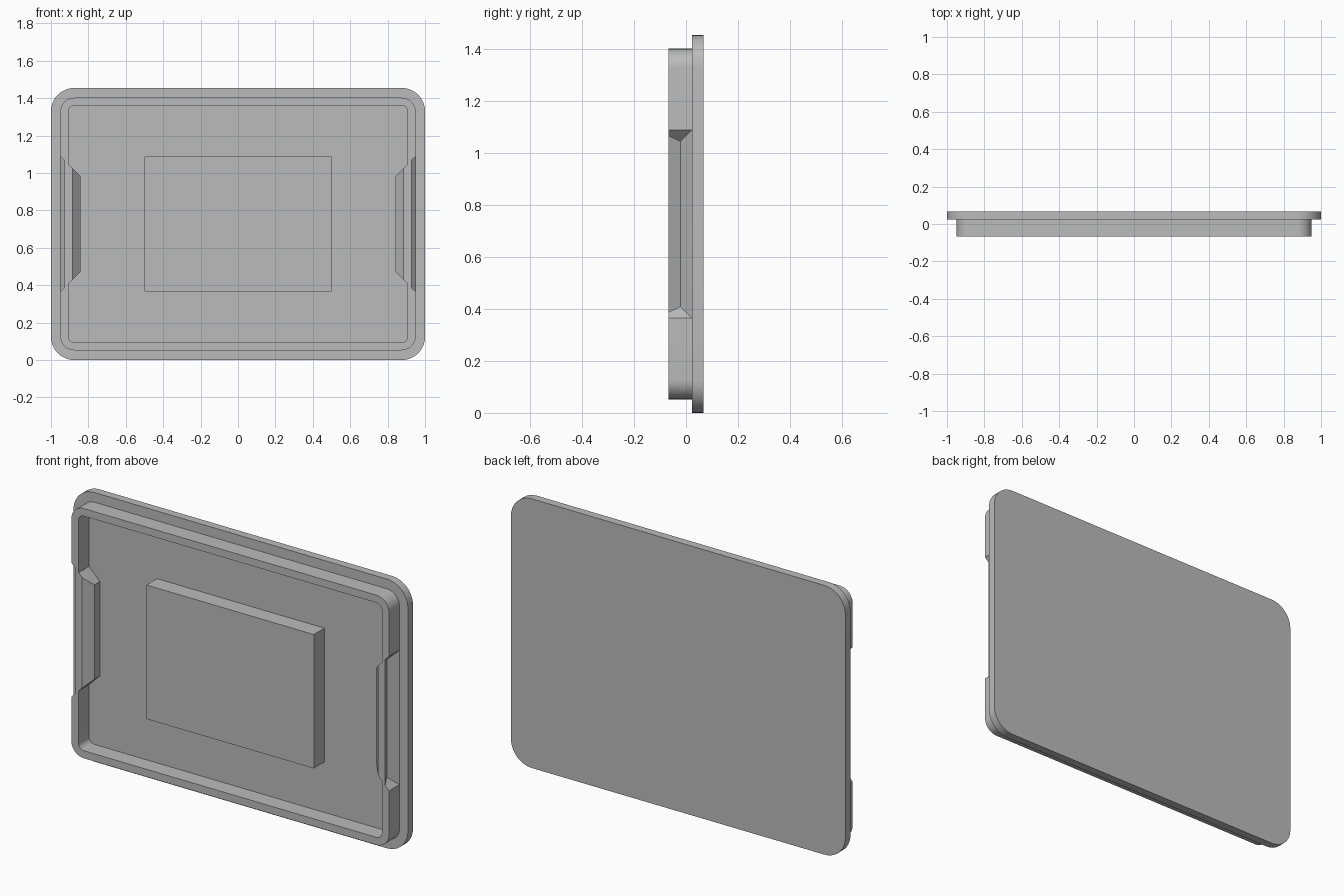
import bpy, bmesh, math

cube = bpy.data.objects.get("Cube")
if cube:
    bpy.data.objects.remove(cube)

MID = 0.7275                       # height of the centre
FRONT, FLOOR, BACK = -0.067, 0.023, 0.067

grey = bpy.data.materials.new("plain grey")
grey.use_nodes = True
grey.diffuse_color = (0.5, 0.5, 0.5, 1)
bsdf = next(n for n in grey.node_tree.nodes if n.type == 'BSDF_PRINCIPLED')
bsdf.inputs["Base Color"].default_value = (0.5, 0.5, 0.5, 1)


def make_object(name, bm):
    bmesh.ops.recalc_face_normals(bm, faces=bm.faces)
    mesh = bpy.data.meshes.new(name)
    bm.to_mesh(mesh)
    bm.free()
    mesh.materials.append(grey)
    ob = bpy.data.objects.new(name, mesh)
    bpy.context.collection.objects.link(ob)
    return ob


def slab(name, half_x, half_z, radius, y0, y1, steps=10):
    """Upright slab with rounded corners, extruded along y."""
    bm = bmesh.new()
    ring = []
    for k, (sx, sz) in enumerate(((1, 1), (-1, 1), (-1, -1), (1, -1))):
        for i in range(steps + 1 if radius else 1):
            a = math.pi / 2 * (k + i / steps)
            ring.append(bm.verts.new((sx * (half_x - radius) + radius * math.cos(a), y0,
                                      MID + sz * (half_z - radius) + radius * math.sin(a))))
    face = bm.faces.new(ring)
    out = bmesh.ops.extrude_face_region(bm, geom=[face])
    moved = [v for v in out["geom"] if isinstance(v, bmesh.types.BMVert)]
    bmesh.ops.translate(bm, verts=moved, vec=(0, y1 - y0, 0))
    return make_object(name, bm)


def wedge(name, side, section):
    """Convex block from (x, y) section points; its ends slope at 45 degrees."""
    bm = bmesh.new()
    for x, y in section:
        for s in (-1, 1):
            bm.verts.new((side * x, y, MID + s * (x - 0.587)))
    bmesh.ops.convex_hull(bm, input=bm.verts)
    return make_object(name, bm)


def combine(target, tool, operation):
    mod = target.modifiers.new(operation.lower(), 'BOOLEAN')
    mod.operation, mod.object, mod.solver = operation, tool, 'EXACT'
    bpy.context.view_layer.update()
    graph = bpy.context.evaluated_depsgraph_get()
    mesh = bpy.data.meshes.new_from_object(target.evaluated_get(graph))
    target.modifiers.clear()
    target.data = mesh
    bpy.data.objects.remove(tool)


def smooth(ob):
    for p in ob.data.polygons:
        p.use_smooth = True
    ob.data.set_sharp_from_angle(angle=math.radians(30))


# Flat lid panel with rounded corners
panel = slab("lid_panel", 1.0, MID, 0.125, FLOOR, BACK)

# Raised rim, hollow inside
rim = slab("rim", 0.95, 0.675, 0.075, FRONT, FLOOR + 0.01)
combine(rim, slab("rim_hollow", 0.907, 0.634, 0.032, FRONT - 0.1, BACK + 0.1), 'DIFFERENCE')

# Finger grips: the wall bulges inward behind a V-shaped groove on each side
bulge = [(0.842, FLOOR + 0.01), (0.842, -0.024), (0.885, FRONT),
         (0.925, FRONT), (0.925, FLOOR + 0.01)]
groove = [(0.905, -0.022), (0.938, -0.055), (0.938, -0.09), (0.99, -0.09), (0.99, 0.063)]
for side in (-1, 1):
    combine(rim, wedge("grip_bulge", side, bulge), 'UNION')
    combine(rim, wedge("grip_groove", side, groove), 'DIFFERENCE')

# Rectangular block in the middle
slab("centre_block", 0.5, 0.362, 0, FRONT, FLOOR + 0.01)

smooth(panel)
smooth(rim)
